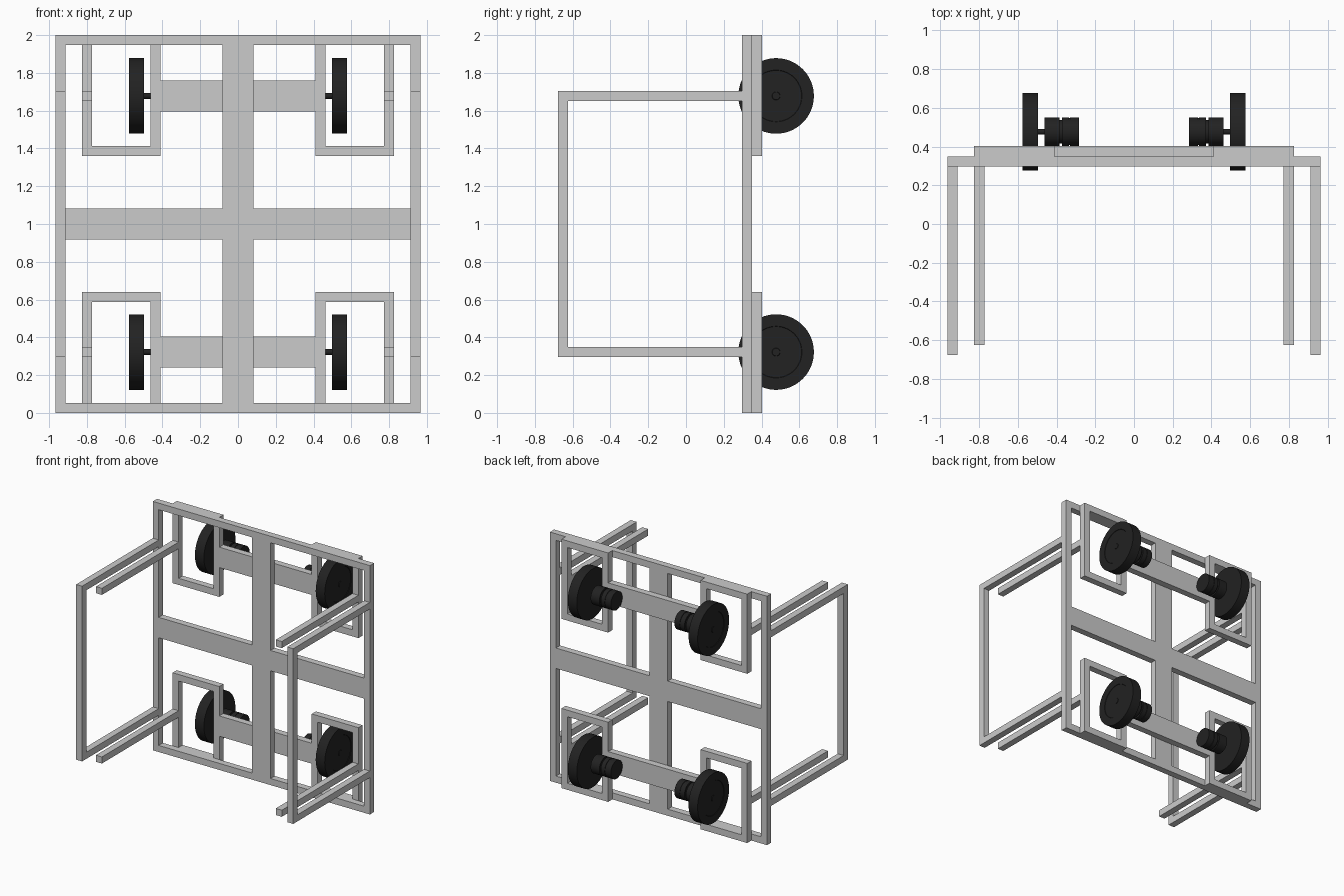
import bpy, bmesh, math
from mathutils import Matrix, Vector

if "Cube" in bpy.data.objects:
    bpy.data.objects.remove(bpy.data.objects["Cube"])

black = bpy.data.materials.new("black_rubber")
black.diffuse_color = (0.016, 0.016, 0.016, 1)
black.use_nodes = True
black.node_tree.nodes["Principled BSDF"].inputs["Base Color"].default_value = black.diffuse_color


def finish(name, bm, mat=None):
    bmesh.ops.recalc_face_normals(bm, faces=bm.faces)
    me = bpy.data.meshes.new(name)
    bm.to_mesh(me)
    bm.free()
    ob = bpy.data.objects.new(name, me)
    bpy.context.collection.objects.link(ob)
    if mat:
        me.materials.append(mat)
    return ob


def box(name, x, y, z):
    bm = bmesh.new()
    bmesh.ops.create_cube(bm, size=1)
    for v in bm.verts:
        v.co = [(a + b) / 2 + c * (b - a) for (a, b), c in zip((x, y, z), v.co)]
    return finish(name, bm)


def ring(name, x, y, z, t):
    """Rectangular frame in the xz plane, bars t wide."""
    bm = bmesh.new()
    loops = []
    for yy in y:
        for d in (0, t):
            loops.append([bm.verts.new((px, yy, pz)) for px, pz in (
                (x[0] + d, z[0] + d), (x[1] - d, z[0] + d),
                (x[1] - d, z[1] - d), (x[0] + d, z[1] - d))])
    for a, b in ((0, 1), (1, 3), (3, 2), (2, 0)):
        for i in range(4):
            j = (i + 1) % 4
            bm.faces.new((loops[a][i], loops[a][j], loops[b][j], loops[b][i]))
    return finish(name, bm)


def lathe(name, profile, side, z, n=64):
    """Turn (x, radius) points about an axle parallel to x."""
    bm = bmesh.new()
    vs = [bm.verts.new((side * x, 0, r)) for x, r in profile]
    es = [bm.edges.new(p) for p in zip(vs, vs[1:])]
    bmesh.ops.spin(bm, geom=vs + es, cent=(0, 0, 0), axis=(1, 0, 0),
                   angle=math.tau, steps=n, use_duplicate=False)
    bmesh.ops.remove_doubles(bm, verts=bm.verts, dist=1e-5)
    bmesh.ops.translate(bm, verts=bm.verts, vec=(0, 0.477, z))
    ob = finish(name, bm, black)
    bpy.ops.object.select_all(action='DESELECT')
    ob.select_set(True)
    bpy.context.view_layer.objects.active = ob
    bpy.ops.object.shade_smooth_by_angle(angle=math.radians(30))
    return ob


T = 0.053
FRONT, BACK = (0.296, 0.349), (0.349, 0.402)

# Main frame with its cross
ring("main_frame", (-0.965, 0.965), FRONT, (0, 2), T)
box("centre_post", (-0.082, 0.082), FRONT, (T, 2 - T))
for s, side in ((-1, "left"), (1, "right")):
    box(f"cross_bar_{side}", sorted((s * 0.082, s * 0.912)), FRONT, (0.918, 1.082))

WHEEL = [(0.497, 0), (0.497, 0.2), (0.577, 0.2), (0.577, 0.137),
         (0.574, 0.135), (0.574, 0.022), (0.577, 0.02), (0.577, 0)]
MOTOR = [(0.283, 0), (0.283, 0.074), (0.33, 0.074), (0.33, 0.07), (0.337, 0.07),
         (0.337, 0.074), (0.372, 0.074), (0.372, 0.06), (0.385, 0.06),
         (0.385, 0.074), (0.462, 0.074), (0.462, 0)]
AXLE = [(0.46, 0), (0.46, 0.015), (0.5, 0.015), (0.5, 0)]

for level, zc, zr, za in (("lower", 0.322, (0, 0.64), (0.296, 0.349)),
                          ("upper", 1.678, (1.36, 2), (1.651, 1.704))):
    # Plate carrying the two motors
    box(f"{level}_motor_plate", (-0.411, 0.411), BACK, (zc - 0.082, zc + 0.082))
    for s, side in ((-1, "left"), (1, "right")):
        tag = f"{level}_{side}"
        # Frame around each wheel
        ring(f"{tag}_wheel_frame", sorted((s * 0.411, s * 0.826)), BACK, zr, T)
        # Forward arms
        box(f"{tag}_outer_arm", sorted((s * 0.912, s * 0.965)), (-0.624, 0.296), za)
        box(f"{tag}_inner_arm", sorted((s * 0.773, s * 0.826)), (-0.624, 0.349), za)
        # Drive unit
        lathe(f"{tag}_wheel", WHEEL, s, zc)
        lathe(f"{tag}_motor", MOTOR, s, zc, 40)
        lathe(f"{tag}_axle", AXLE, s, zc, 20)

# Upright joining the outer arms on each side
for s, side in ((-1, "left"), (1, "right")):
    box(f"{side}_arm_upright", sorted((s * 0.912, s * 0.965)), (-0.677, -0.624), (0.296, 1.704))
